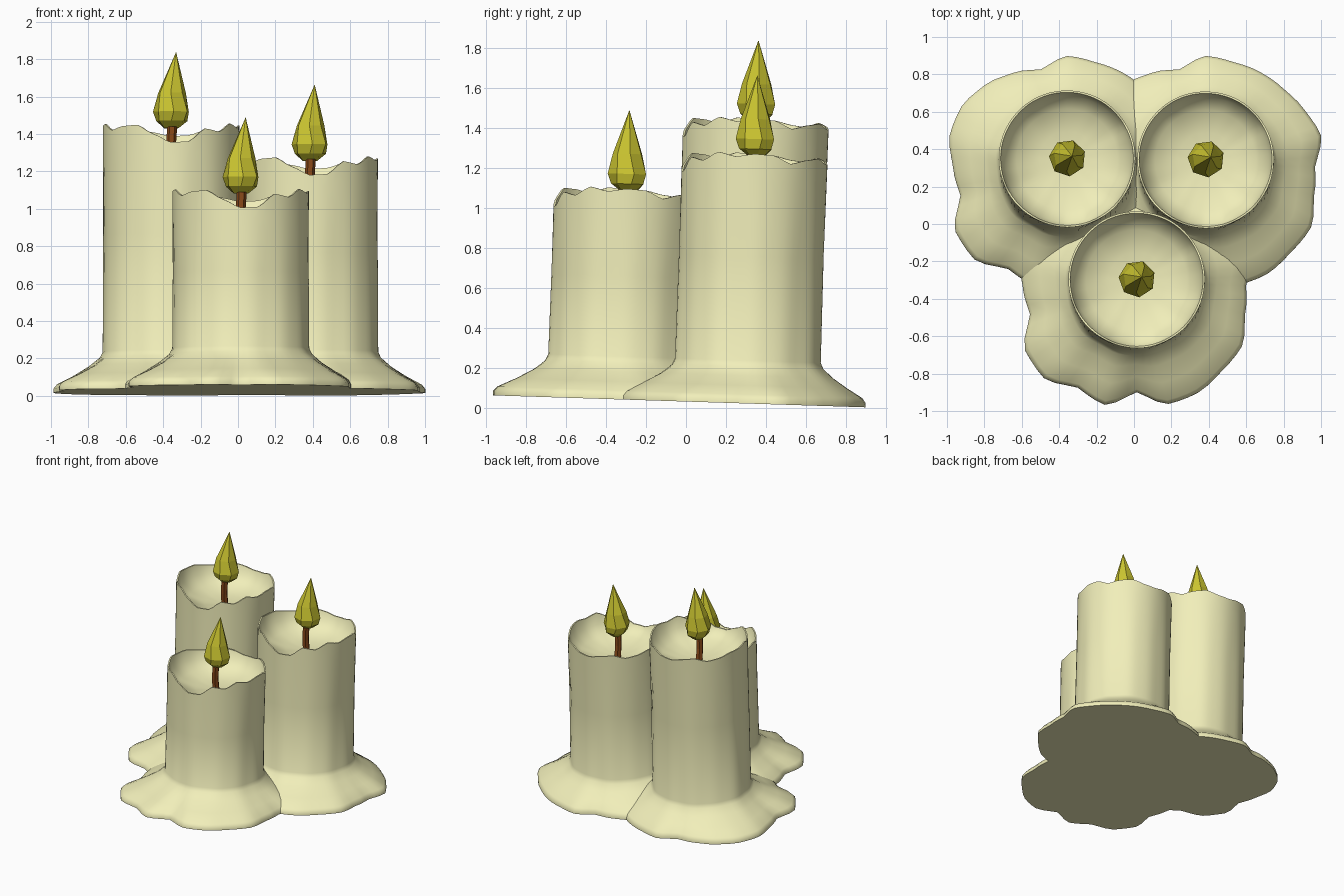
import bpy, bmesh
from math import sin, cos, pi
from mathutils import Matrix

if "Cube" in bpy.data.objects:
    bpy.data.objects.remove(bpy.data.objects["Cube"])

TILT = Matrix.Translation((0, 0, 0.03)) @ Matrix.Rotation(-0.032, 4, 'X')

# radius of the melted puddle and height of the ragged rim, every 15 degrees from +x
PUDDLE = [.585, .64, .61, .59, .585, .58, .593, .54, .58, .62, .65, .65,
          .61, .59, .69, .70, .63, .66, .57, .655, .66, .645, .65, .60]
RIM = [.025, .02, -.02, 0, .01, -.015, -.02, 0, .015, -.01, 0, .02,
       .02, .03, -.005, .015, .02, -.03, -.075, -.07, 0, -.015, .03, .01]
N = 72


def material(name, rgb):
    m = bpy.data.materials.new(name)
    m.diffuse_color = (*rgb, 1)
    m.use_nodes = True
    m.node_tree.nodes["Principled BSDF"].inputs["Base Color"].default_value = m.diffuse_color
    return m


WAX = material("wax", (.88, .86, .49))
BROWN = material("wick_brown", (.26, .07, .01))
YELLOW = material("flame_yellow", (.60, .56, .03))


def around(table, i):
    """Smoothly interpolate a 24 value table at step i of N."""
    f = i * 24 / N
    k = int(f)
    t = f - k
    t = t * t * (3 - 2 * t) * .5 + t * .5
    return table[k % 24] * (1 - t) + table[(k + 1) % 24] * t


def stack(name, rings, mat, angle=None):
    """Skin a stack of rings; a one point ring makes a tip, open ends get capped."""
    bm = bmesh.new()
    vs = [[bm.verts.new(p) for p in r] for r in rings]
    for a, b in zip(vs, vs[1:]):
        n = max(len(a), len(b))
        for i in range(n):
            j = (i + 1) % n
            if len(a) == 1:
                bm.faces.new((a[0], b[j], b[i]))
            elif len(b) == 1:
                bm.faces.new((a[i], a[j], b[0]))
            else:
                bm.faces.new((a[i], a[j], b[j], b[i]))
    for end in (vs[0], vs[-1]):
        if len(end) > 1:
            bm.faces.new(end)
    bmesh.ops.recalc_face_normals(bm, faces=bm.faces)
    me = bpy.data.meshes.new(name)
    bm.to_mesh(me)
    bm.free()
    me.materials.append(mat)
    ob = bpy.data.objects.new(name, me)
    bpy.context.collection.objects.link(ob)
    ob.matrix_world = TILT
    if angle:
        bpy.ops.object.select_all(action='DESELECT')
        ob.select_set(True)
        bpy.context.view_layer.objects.active = ob
        bpy.ops.object.shade_smooth_by_angle(angle=angle)
    return ob


def candle(label, cx, cy, h):
    # wax body: (blend to puddle outline, plain radius, height, share of rim raggedness)
    profile = [(1, 0, 0, 0), (1, 0, .022, 0), (.93, .365, .045, 0), (.6, .365, .09, 0),
               (.28, .365, .14, 0), (.06, .365, .185, 0), (0, .365, .215, 0),
               (0, .362, h * .6, 0), (0, .364, h - .12, .3), (0, .365, h, 1),
               (0, .355, h, 1), (0, .335, h - .07, .5), (0, .27, h - .13, .1),
               (0, .15, h - .165, 0)]
    rings = []
    for blend, r, z, rag in profile:
        ring = []
        for i in range(N):
            a = 2 * pi * i / N
            rad = blend * around(PUDDLE, i) + (1 - blend) * r
            if .1 < z < h - .15:
                rad += .003 * sin(7 * a) + .002 * sin(13 * a + 1)
            ring.append((cx + rad * cos(a), cy + rad * sin(a), z + rag * around(RIM, i)))
        rings.append(ring)
    rings.append([(cx, cy, h - .175)])
    stack(label + "_candle", rings, WAX, .9)

    def polygon(r, z, n, dx=0, dy=0, turn=0):
        return [(cx + dx + r * cos(2 * pi * i / n + turn),
                 cy + dy + r * sin(2 * pi * i / n + turn), z) for i in range(n)]

    # wick
    stack(label + "_wick", [polygon(.028, h - .19, 6), polygon(.026, h - .08, 6, 0, -.015),
                            polygon(.027, h + .02, 6, .006, -.02)], BROWN)
    # faceted flame
    stack(label + "_flame", [
        polygon(.04, h + .012, 7, 0, .01), polygon(.085, h + .05, 7, .004, .005, .2),
        polygon(.099, h + .10, 7, .002, 0, .35), polygon(.076, h + .20, 7, .004, 0, .15),
        [(cx + .027, cy + .0, h + .42)]], YELLOW)


candle("left", -.358, .305, 1.40)
candle("right", .383, .305, 1.225)
candle("front", .014, -.33, 1.03)
